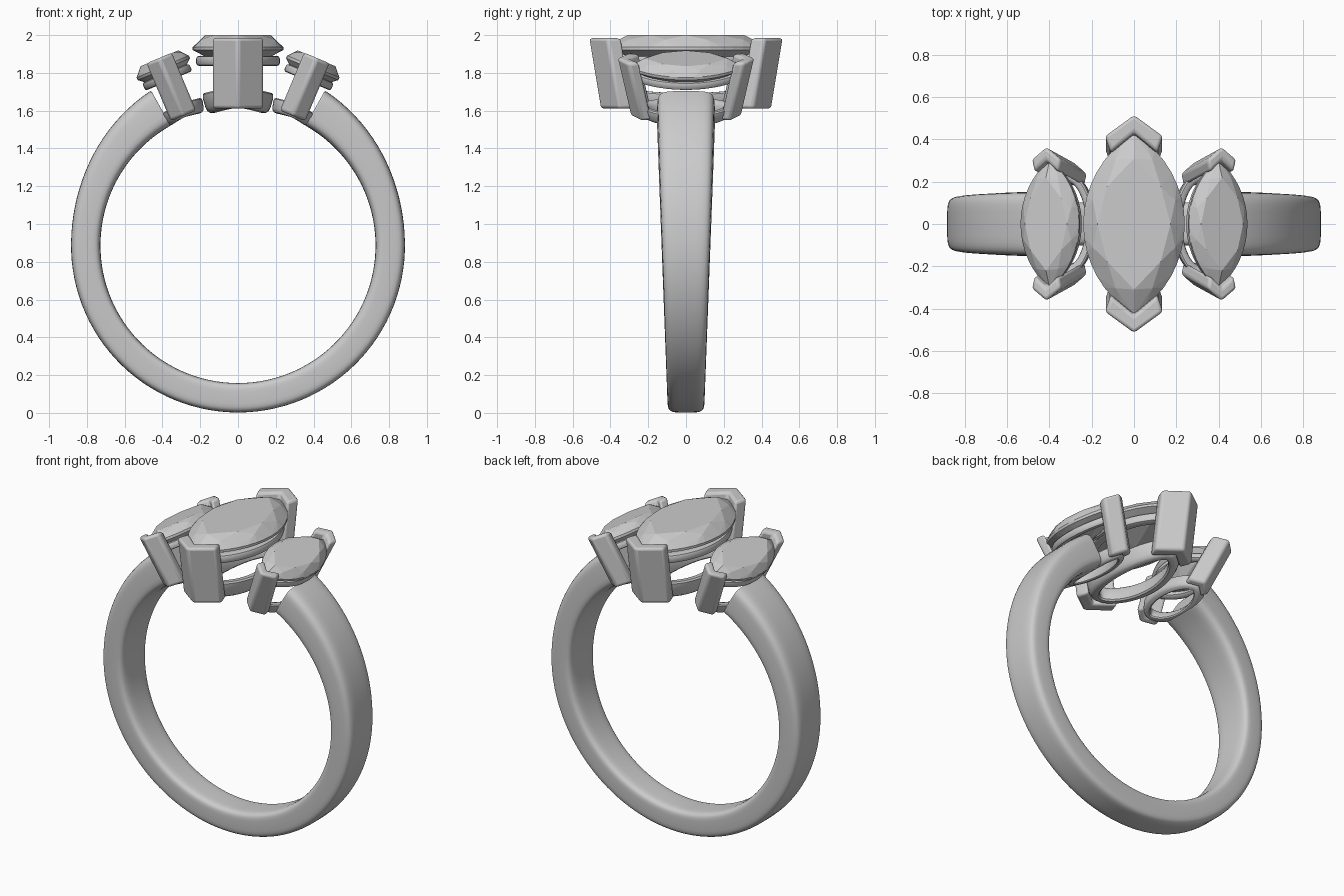
import bpy, bmesh, math
from mathutils import Matrix, Vector

if "Cube" in bpy.data.objects:
    bpy.data.objects.remove(bpy.data.objects["Cube"])

CZ = 0.886           # height of the finger hole centre
R_IN, R_OUT = 0.728, 0.884


def finish(name, bm, tilt=0.0, smooth=True, bevel=0.0):
    """Turn a bmesh, modelled around the ring centre, into a tilted object."""
    bmesh.ops.recalc_face_normals(bm, faces=bm.faces)
    bm.transform(Matrix.Translation((0, 0, CZ)) @ Matrix.Rotation(tilt, 4, 'Y'))
    me = bpy.data.meshes.new(name)
    bm.to_mesh(me)
    bm.free()
    ob = bpy.data.objects.new(name, me)
    bpy.context.collection.objects.link(ob)
    if bevel:
        m = ob.modifiers.new("bevel", 'BEVEL')
        m.width, m.segments, m.limit_method = bevel, 3, 'ANGLE'
        m.angle_limit = math.radians(40)
    if smooth:
        bpy.ops.object.select_all(action='DESELECT')
        ob.select_set(True)
        bpy.context.view_layer.objects.active = ob
        bpy.ops.object.shade_smooth_by_angle(angle=math.radians(40))
    return ob


def loft(bm, rings, closed):
    """Skin a list of closed point rings."""
    vs = [[bm.verts.new(p) for p in r] for r in rings]
    n = len(vs[0])
    for i in range(len(vs) if closed else len(vs) - 1):
        a, b = vs[i], vs[(i + 1) % len(vs)]
        for j in range(n):
            bm.faces.new((a[j], a[(j + 1) % n], b[(j + 1) % n], b[j]))
    if not closed:
        bm.faces.new(vs[0])
        bm.faces.new(vs[-1])


def marquise(a, b, n, phase=0.0):
    """Points of a pointed oval: two arcs meeting at (0, +-b)."""
    r = (a * a + b * b) / (2 * a)
    half = math.asin(b / r)
    pts = []
    for side in (1, -1):
        for i in range(n // 2):
            t = -half + 2 * half * (i + phase) / (n // 2)
            pts.append((side * (r * math.cos(t) - r + a), side * r * math.sin(t)))
    return pts


def stone(name, a, b, girdle, table, tilt):
    """Faceted marquise stone as the hull of its facet corner rings."""
    bm = bmesh.new()
    h = table - girdle
    levels = [(0.72, table, 8, 0), (0.87, girdle + 0.62 * h, 8, 0.5),
              (1.0, girdle, 32, 0), (1.0, girdle - 0.015, 32, 0),
              (0.6, girdle - 0.07, 8, 0.5)]
    for s, z, n, ph in levels:
        for x, y in marquise(a * s, b * s, n, ph):
            bm.verts.new((x, y, z))
    bm.verts.new((0, 0, girdle - 0.12))
    bmesh.ops.convex_hull(bm, input=bm.verts[:])
    bmesh.ops.dissolve_limit(bm, angle_limit=0.01, verts=bm.verts[:], edges=bm.edges[:])
    finish(name, bm, tilt, smooth=False)


def rail(name, a, b, z0, z1, w, tilt, flare=0.0, saddle=False):
    """Rounded rail following the stone outline; a saddle one follows the finger."""
    bm = bmesh.new()
    rings = []
    zc, hz = (z0 + z1) / 2, (z1 - z0) / 2
    out = marquise(a, b, 48)
    if saddle:
        out = [(a * math.cos(t), b * math.sin(t))
               for t in (2 * math.pi * i / 48 for i in range(48))]
    for i, (x, y) in enumerate(out):
        t = Vector(out[(i + 1) % 48]) - Vector(out[i - 1])
        nx, ny = Vector((t.y, -t.x)).normalized()
        drop = math.sqrt(R_IN ** 2 - x * x) - R_IN if saddle else 0
        ring = []
        for k in range(12):
            c, s = (f(2 * math.pi * (k + 0.5) / 12) for f in (math.cos, math.sin))
            c = math.copysign(abs(c) ** 0.6, c)
            s = math.copysign(abs(s) ** 0.6, s)
            off = w / 2 * (c - 1) + flare * (s - 1) / 2
            ring.append((x + nx * off, y + ny * off, zc + hz * s + drop))
        rings.append(ring)
    loft(bm, rings, True)
    finish(name, bm, tilt)


def prong(name, side, wid, tip_top, tip_low, z0, z1, rise, thick, tilt):
    """V-shaped prong hugging a stone point, leaning outward to the top."""
    bm = bmesh.new()
    rings = []
    for z, tip in ((z0, tip_low), (z1, tip_top)):
        t = thick
        sec = [(0, tip), (wid, tip - rise), (wid * 0.8, tip - rise - t * 0.9),
               (0, tip - t), (-wid * 0.8, tip - rise - t * 0.9), (-wid, tip - rise)]
        rings.append([(x, side * y, z) for x, y in sec])
    loft(bm, rings, False)
    finish(name, bm, tilt, bevel=0.016)


# Shank: rounded band, wider and thicker towards the setting
bm = bmesh.new()
rings = []
A0 = math.radians(29.3)
N = 96
for i in range(N + 1):
    ang = A0 + (2 * math.pi - 2 * A0) * i / N
    s, c = math.sin(ang), math.cos(ang)
    hw = 0.095 + 0.033 * (1 + c * 0.88)
    ro = R_OUT + 0.075 * max(0, c) ** 2
    rm, ht = (ro + R_IN) / 2, (ro - R_IN) / 2
    ring = []
    for k in range(32):
        u, v = (f(2 * math.pi * (k + 0.5) / 32) for f in (math.cos, math.sin))
        u = math.copysign(abs(u) ** 0.4, u)
        v = math.copysign(abs(v) ** 0.4, v)
        r = rm + ht * v
        ring.append((r * s, hw * u * (1 - 0.03 * v), r * c))
    rings.append(ring)
loft(bm, rings, False)
finish("shank", bm, bevel=0.008)

# Centre setting
stone("centre_stone", 0.24, 0.43, 1.05, 1.114, 0)
rail("centre_upper_rail", 0.222, 0.41, 0.95, 1.005, 0.06, 0)
rail("centre_lower_rail", 0.195, 0.37, 0.728, 0.835, 0.06, 0, 0.03, True)
for label, side in (("front", -1), ("back", 1)):
    prong(f"centre_{label}_prong", side, 0.137, 0.517, 0.455, 0.725, 1.098, 0.1, 0.085, 0)

# Side settings, swung round the finger to left and right
for label, sx in (("left", -1), ("right", 1)):
    tilt = sx * math.radians(22.8)
    stone(f"{label}_stone", 0.15, 0.305, 1.028, 1.075, tilt)
    rail(f"{label}_upper_rail", 0.135, 0.285, 0.945, 0.99, 0.045, tilt)
    rail(f"{label}_lower_rail", 0.13, 0.245, 0.735, 0.81, 0.045, tilt, 0.02, True)
    for end, side in (("front", -1), ("back", 1)):
        prong(f"{label}_{end}_prong", side, 0.076, 0.366, 0.295,
              0.745, 1.077, 0.06, 0.065, tilt)
